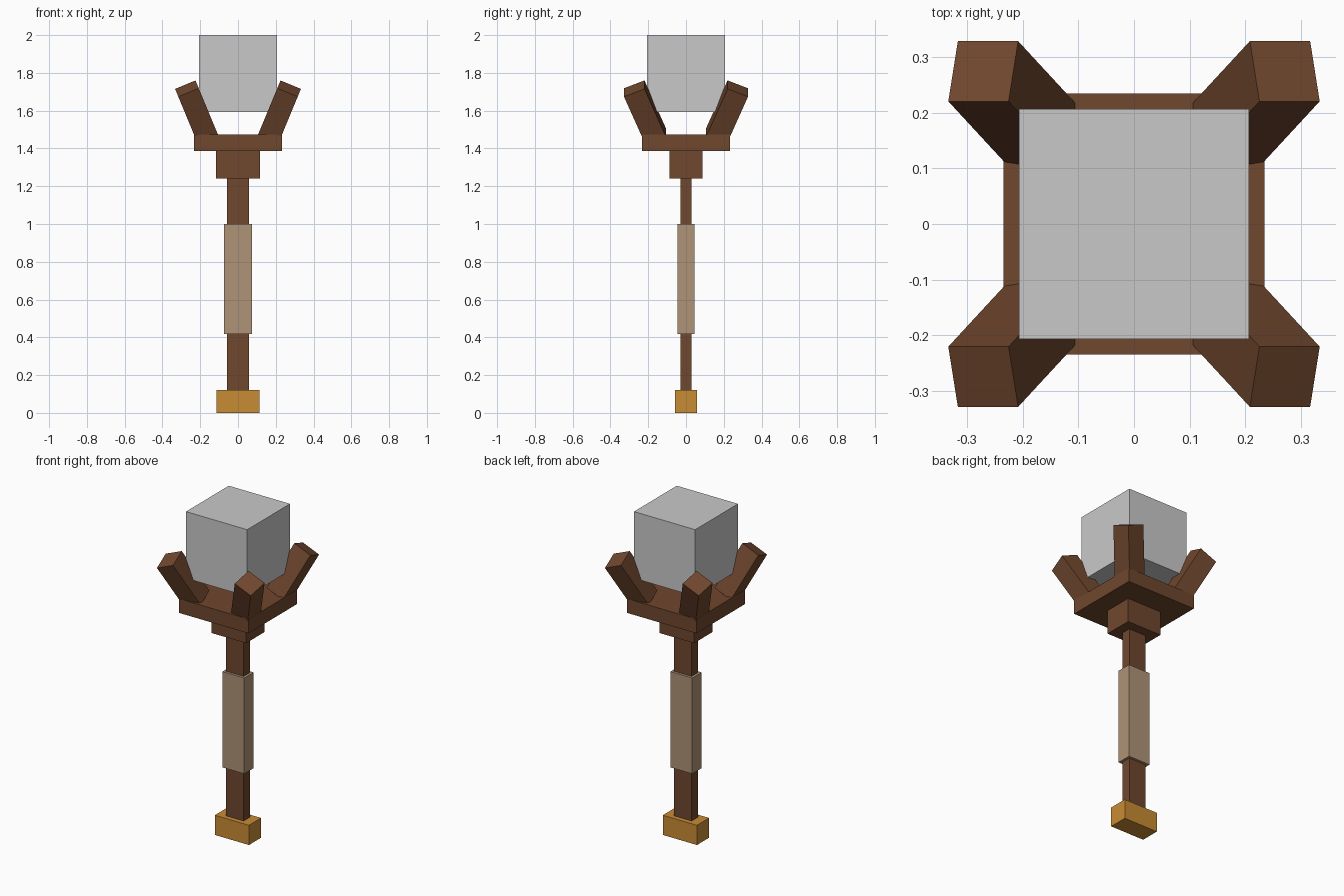
import bpy
from math import radians
from mathutils import Matrix, Vector

default = bpy.data.objects.get("Cube")
if default:
    bpy.data.objects.remove(default, do_unlink=True)


def material(name, srgb):
    """Flat material from an 8-bit display colour, stored as linear."""
    lin = [((c / 255 + 0.055) / 1.055) ** 2.4 for c in srgb] + [1.0]
    m = bpy.data.materials.new(name)
    m.use_nodes = True
    m.diffuse_color = lin
    m.node_tree.nodes["Principled BSDF"].inputs["Base Color"].default_value = lin
    return m


wood = material("dark wood", (112, 71, 46))
leather = material("tan wrap", (175, 147, 119))
gold = material("gold", (200, 140, 52))
stone = material("pale grey stone", (201, 201, 201))


def box(name, size, centre, mat, rotation=None):
    """Box of a given size, with the rotation baked into the mesh."""
    bpy.ops.mesh.primitive_cube_add(size=1)
    obj = bpy.context.object
    obj.name = name
    turn = (rotation or Matrix.Identity(3)).to_4x4()
    obj.data.transform(Matrix.Translation(centre) @ turn @ Matrix.Diagonal((*size, 1)))
    obj.data.materials.append(mat)
    return obj


def upright(name, width, depth, low, high, mat):
    """Box centred on the staff axis between two heights."""
    return box(name, (width, depth, high - low), (0, 0, (low + high) / 2), mat)


# Staff, from the foot to the head
upright("pommel", 0.23, 0.117, 0, 0.12, gold)
upright("shaft", 0.117, 0.059, 0.12, 1.24, wood)
upright("grip", 0.147, 0.09, 0.417, 1.0, leather)
upright("neck", 0.232, 0.176, 1.24, 1.387, wood)
upright("head_plate", 0.468, 0.468, 1.387, 1.473, wood)
upright("head_block", 0.412, 0.412, 1.594, 2.0, stone)

# Four prongs leaning outward from the corners of the plate
thick, length, lean = 0.117, 0.30, radians(22.5)
inner_tip = Vector((0.225, 0.22, 1.76))
for side, sx in (("left", 1), ("right", -1)):
    for end, sy in (("back", 1), ("front", -1)):
        rot = Matrix.Rotation(sx * lean, 3, "Y") @ Matrix.Rotation(-sy * lean, 3, "X")
        tip = Vector((inner_tip.x * sx, inner_tip.y * sy, inner_tip.z))
        centre = tip + rot @ Vector((sx * thick / 2, sy * thick / 2, -length / 2))
        box(f"prong_{end}_{side}", (thick, thick, length), centre, wood, rot)
